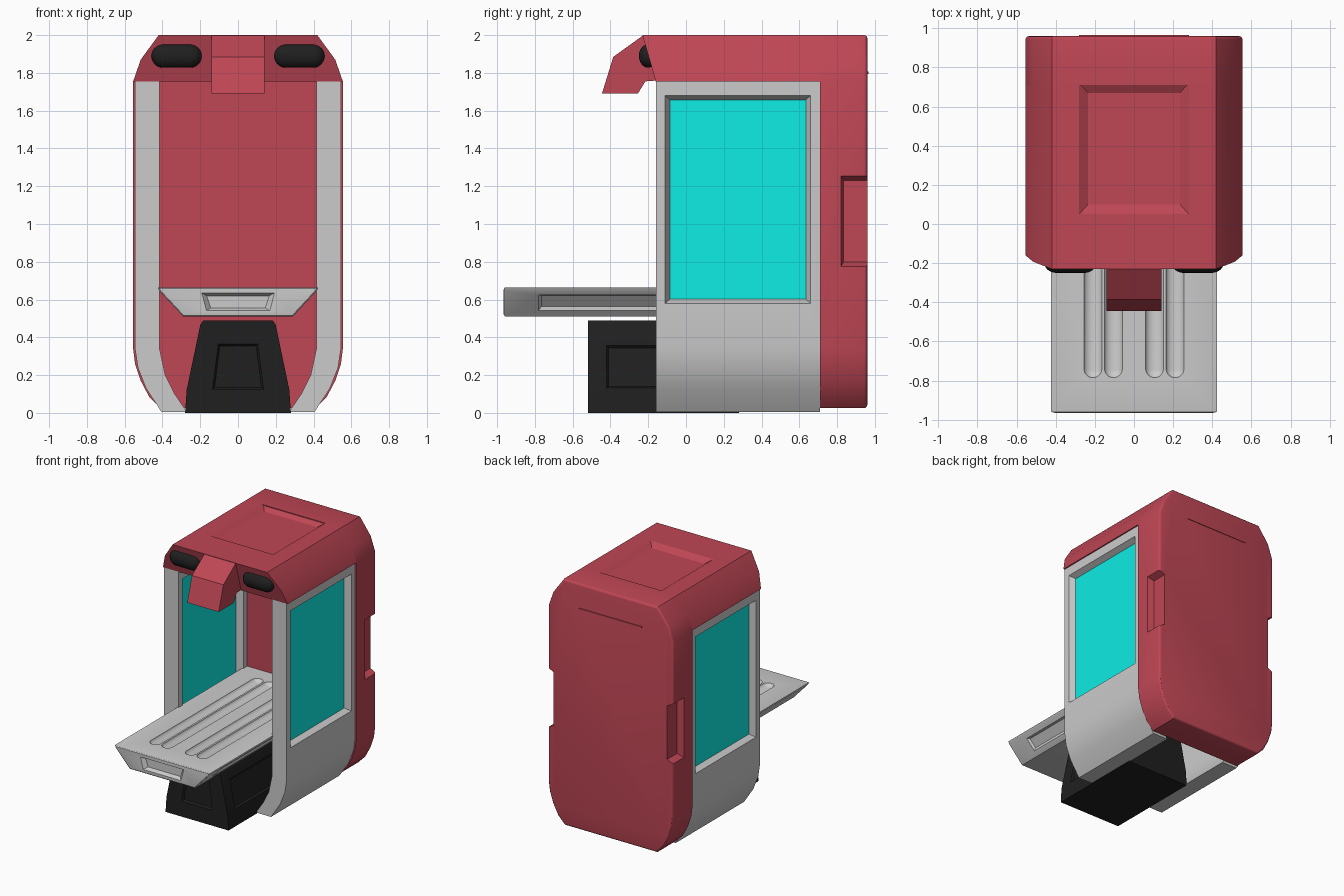
import bpy, bmesh, math
from mathutils import Matrix, Vector

if "Cube" in bpy.data.objects:
    bpy.data.objects.remove(bpy.data.objects["Cube"])


def material(name, rgb):
    m = bpy.data.materials.new(name)
    m.diffuse_color = (*rgb, 1)
    m.use_nodes = True
    m.node_tree.nodes["Principled BSDF"].inputs["Base Color"].default_value = m.diffuse_color
    return m


RED = material("red_shell", (0.52, 0.062, 0.09))
CYAN = material("cyan_glass", (0.004, 0.85, 0.78))
BLACK = material("black_plastic", (0.014, 0.014, 0.014))


def finish(name, bm, mat=None):
    bmesh.ops.recalc_face_normals(bm, faces=bm.faces)
    me = bpy.data.meshes.new(name)
    bm.to_mesh(me)
    bm.free()
    ob = bpy.data.objects.new(name, me)
    bpy.context.collection.objects.link(ob)
    if mat:
        me.materials.append(mat)
    return ob


def prism(name, pts, a, b, axis="y", mat=None, slope=None, bevel=None):
    """Extrude an (x,z) profile along y, or a (y,z) profile along x."""
    bm = bmesh.new()
    put = (lambda p, d: (p[0], d, p[1])) if axis == "y" else (lambda p, d: (d, p[0], p[1]))
    rings = [[bm.verts.new(put(p, d)) for p in pts] for d in (a, b)]
    for r in rings:
        bm.faces.new(r)
    n = len(pts)
    for i in range(n):
        j = (i + 1) % n
        bm.faces.new((rings[0][i], rings[0][j], rings[1][j], rings[1][i]))
    if slope:
        for v in rings[0]:
            v.co.y = slope(v.co.z)
    if bevel:  # round one end: (ring index, width)
        ring = set(rings[bevel[0]])
        edges = [e for e in bm.edges if set(e.verts) <= ring]
        bmesh.ops.recalc_face_normals(bm, faces=bm.faces)
        bmesh.ops.bevel(bm, geom=edges, offset=bevel[1], segments=3, profile=0.5, affect="EDGES")
    return finish(name, bm, mat)


def both(half):
    """Complete a right-hand profile (bottom to top) with its mirror image."""
    return half + [(-x, z) for x, z in reversed(half)]


def capsule(name, loc, length, radii, along, mat=None):
    """Stretched ellipsoid along x or y; radii are (across, vertical)."""
    bm = bmesh.new()
    bmesh.ops.create_uvsphere(bm, u_segments=24, v_segments=13, radius=1)
    for v in bm.verts:
        a = v.co.z * max(radii) + math.copysign(length, v.co.z)
        c, h = v.co.x * radii[0], v.co.y * radii[1]
        v.co = Vector(loc) + Vector((a, c, h) if along == "x" else (c, a, h))
    return finish(name, bm, mat)


def subtract(ob, cutter):
    cutter.hide_render = True
    mod = ob.modifiers.new("cut", "BOOLEAN")
    mod.operation, mod.object, mod.solver = "DIFFERENCE", cutter, "EXACT"
    bpy.context.view_layer.objects.active = ob
    bpy.ops.object.modifier_apply(modifier=mod.name)
    bpy.data.objects.remove(cutter)


def recess(ob, centre, u, n, outer, inner, depth, taper=0):
    """Sink a slope-sided rectangle into a face with normal n."""
    u, n = Vector(u).normalized(), Vector(n).normalized()
    rot = Matrix((u, n.cross(u), n)).transposed()
    bm = bmesh.new()
    bmesh.ops.create_cube(bm, size=2)
    for v in bm.verts:
        top = v.co.z > 0
        size = [o + (o - i) * 0.5 if top else i for o, i in zip(outer, inner)]
        p = Vector((v.co.x * size[0] * (1 + taper * v.co.y), v.co.y * size[1],
                    depth * 0.5 if top else -depth))
        v.co = rot @ p + Vector(centre)
    subtract(ob, finish("recess_cutter", bm))


X, Y = (1, 0, 0), (0, 1, 0)

# Red back slab with grip notches and a thin strip
TOP = [(0.555, 1.755), (0.515, 1.87), (0.42, 2.0)]
slab = prism("back_slab", both([(0.41, 0.025), (0.47, 0.085), (0.515, 0.17), (0.545, 0.26),
                                (0.555, 0.34)] + TOP), 0.71, 0.96, mat=RED, bevel=(1, 0.018))
for s in (1, -1):
    recess(slab, (s * 0.555, 0.92, 1.015), Y, (s, 0, 0), (0.1, 0.24), (0.085, 0.215), 0.05)
strip = prism("back_strip", both([(0.28, 1.795), (0.28, 1.807)]), 0.95, 0.965, mat=RED)

# Red roof with sloped front and sunken top panel
roof = prism("roof", both(TOP), -0.16, 0.71, mat=RED,
             slope=lambda z: -0.16 - (z - 1.755) * 0.07 / 0.245)
recess(roof, (0, 0.385, 2.0), X, (0, 0, 1), (0.28, 0.335), (0.235, 0.285), 0.03)

# Overhanging nose
nose = prism("roof_nose", [(-0.225, 2.0), (-0.385, 1.885), (-0.445, 1.69), (-0.255, 1.69),
                           (-0.215, 1.755), (-0.15, 1.76)], -0.14, 0.14, axis="x", mat=RED)

# Side walls, windows and lamps
walls = []
for s, side in ((1, "right"), (-1, "left")):
    prof = [(0.545, 1.755), (0.545, 0.34), (0.53, 0.24), (0.487, 0.13), (0.405, 0.005),
            (0.27, 0.005), (0.335, 0.10), (0.385, 0.2), (0.415, 0.34), (0.415, 1.755)]
    wall = prism(side + "_wall", [(s * x, z) for x, z in prof], -0.16, 0.71)
    for x, d in ((0.545, s), (0.415, -s)):
        recess(wall, (s * x, 0.275, 1.13), Y, (d, 0, 0), (0.385, 0.55), (0.345, 0.515), 0.07)
    prism(side + "_window", [(-0.085, 0.60), (0.635, 0.60), (0.635, 1.66), (-0.085, 1.66)],
          s * 0.46, s * 0.50, axis="x", mat=CYAN)
    lamp = capsule(side + "_lamp", (s * 0.325, -0.2, 1.89), 0.07, (0.05, 0.063), "x", BLACK)
    walls += [wall, lamp]

# Sliding tray with long grooves, front handle and side recesses
tray = prism("tray", both([(0.29, 0.51), (0.415, 0.645), (0.425, 0.665)]), -0.965, 0.71,
             bevel=(0, 0.012))
for x in (-0.21, -0.105, 0.105, 0.21):
    subtract(tray, capsule("groove_cutter", (x, -0.1, 0.672), 0.64, (0.047, 0.032), "y"))
recess(tray, (0, -0.965, 0.588), X, (0, -1, 0), (0.18, 0.047), (0.155, 0.032), 0.03, taper=0.07)
for s in (1, -1):
    recess(tray, (s * 0.358, -0.1, 0.583), Y, (s * 0.135, 0, -0.125), (0.68, 0.055), (0.665, 0.04), 0.015)

# Black base block with shallow panels
base = prism("base_block", both([(0.28, 0.0), (0.272, 0.12), (0.2, 0.465), (0.185, 0.488)]),
             -0.52, 0.28, mat=BLACK)
recess(base, (0, -0.52, 0.245), X, (0, -1, 0), (0.12, 0.12), (0.11, 0.11), 0.015, taper=-0.13)
for s in (1, -1):
    recess(base, (s * 0.246, -0.12, 0.245), Y, (s * 0.345, 0, 0.072), (0.3, 0.115), (0.29, 0.105), 0.015)

# Smooth shading with sharp edges kept
bpy.ops.object.select_all(action="DESELECT")
for ob in [slab, roof, tray, base] + walls:
    ob.select_set(True)
bpy.context.view_layer.objects.active = slab
bpy.ops.object.shade_smooth_by_angle(angle=math.radians(30))
